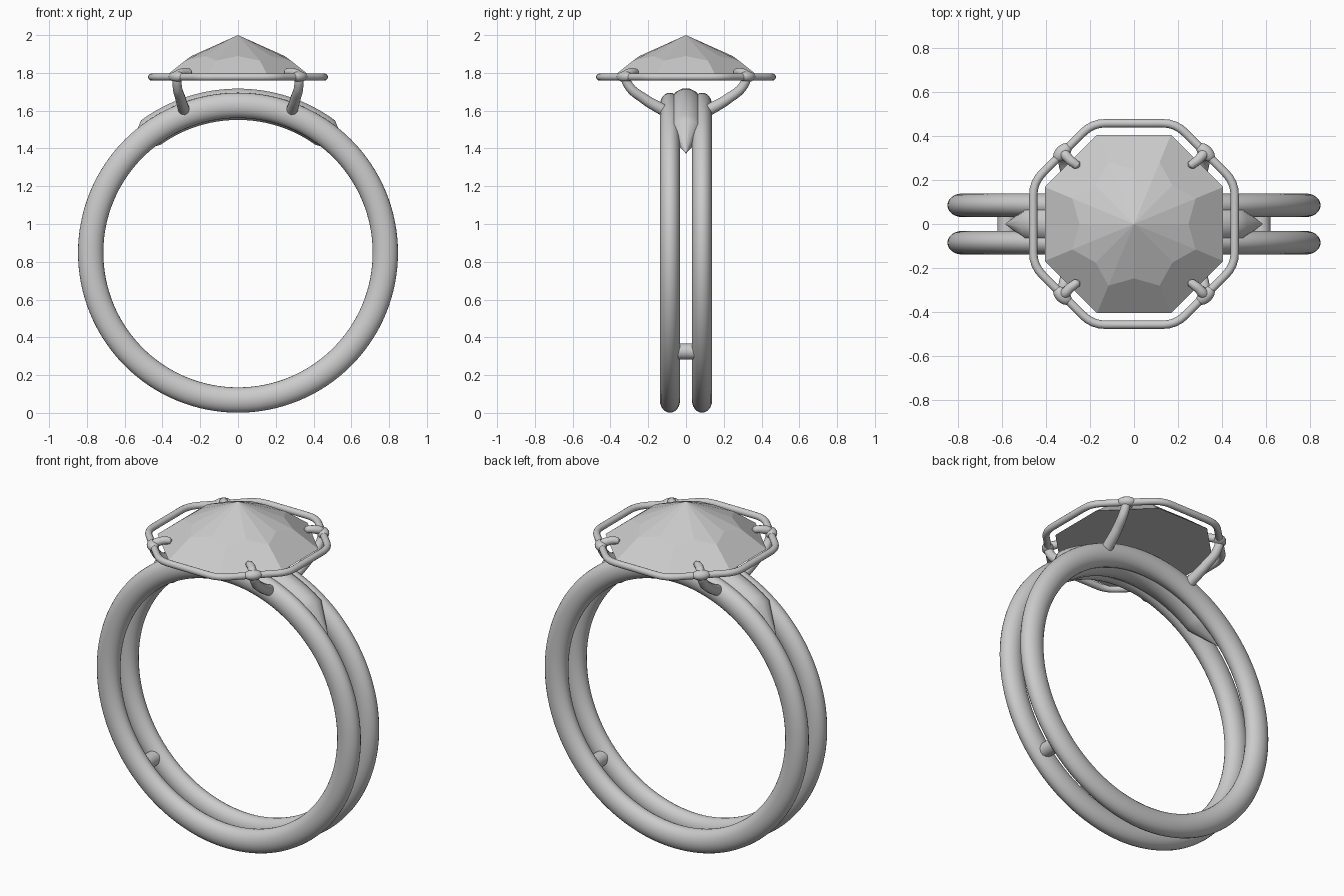
import bpy, bmesh, math
from math import sin, cos, pi, radians
from mathutils import Vector

cube = bpy.data.objects.get("Cube")
if cube:
    bpy.data.objects.remove(cube, do_unlink=True)

metal = bpy.data.materials.new("light grey")
metal.use_nodes = True
grey = (0.6, 0.6, 0.6, 1)
metal.diffuse_color = grey
metal.node_tree.nodes["Principled BSDF"].inputs["Base Color"].default_value = grey

HUB = 0.848       # height of the finger hole centre
BAND_R = 0.78     # radius of the band centreline
WIRE_Z = 1.778


def finish(obj, name, smooth=True):
    obj.name = name
    obj.data.materials.clear()
    obj.data.materials.append(metal)
    if smooth:
        obj.data.shade_smooth()
    return obj


def tube(name, points, depth, radii=None, cyclic=False, bezier=False):
    """Round wire along a path, with an optional thickness at each point."""
    curve = bpy.data.curves.new(name, "CURVE")
    curve.dimensions = "3D"
    curve.bevel_depth = depth
    curve.bevel_resolution = 5
    curve.resolution_u = 10
    curve.use_fill_caps = True
    spline = curve.splines.new("BEZIER" if bezier else "POLY")
    pts = spline.bezier_points if bezier else spline.points
    pts.add(len(points) - 1)
    for i, p in enumerate(points):
        if bezier:
            pts[i].co = p
            pts[i].handle_left_type = pts[i].handle_right_type = "AUTO"
        else:
            pts[i].co = (*p, 1)
        pts[i].radius = radii[i] if radii else 1
    spline.use_cyclic_u = cyclic
    obj = bpy.data.objects.new(name, curve)
    bpy.context.collection.objects.link(obj)
    bpy.ops.object.select_all(action="DESELECT")
    obj.select_set(True)
    bpy.context.view_layer.objects.active = obj
    bpy.ops.object.convert(target="MESH")
    return finish(bpy.context.object, name)


def on_ring(angle, radius):
    return Vector((radius * cos(angle), 0, HUB + radius * sin(angle)))


# Twin bands
for side, name in ((-1, "front_band"), (1, "back_band")):
    bpy.ops.mesh.primitive_torus_add(
        major_radius=BAND_R, minor_radius=0.067, major_segments=128, minor_segments=24,
        location=(0, side * 0.085, HUB), rotation=(pi / 2, 0, 0))
    band = finish(bpy.context.object, name)
    band.scale.z = 0.8

# Bridge filling the gap under the setting, tapering to a point at each end
angles = [42] + list(range(54, 127, 3)) + [138]
tube("bridge", [on_ring(radians(a), 0.786) for a in angles], 0.085,
     [0.01] + [1] * (len(angles) - 2) + [0.01])

# Small posts joining the bands low on each side
for side, name in ((1, "left_post"), (-1, "right_post")):
    bpy.ops.mesh.primitive_cylinder_add(
        vertices=24, radius=0.042, depth=0.13,
        location=(side * 0.577, 0, 0.325), rotation=(pi / 2, 0, 0))
    finish(bpy.context.object, name, False)
    bpy.ops.object.shade_smooth_by_angle()

# Faceted stone: octagonal base, scalloped crown, pointed top
bm = bmesh.new()


def polar(radius, step, z):
    a = step * pi / 8
    return bm.verts.new((radius * cos(a), radius * sin(a), z))


base = [polar(0.438, 2 * i + 1, 1.765) for i in range(8)]
crown = [polar(0.303 if i % 2 else 0.247, i, 1.865 if i % 2 else 1.889) for i in range(16)]
apex = bm.verts.new((0, 0, 2))
for i in range(8):
    j = 2 * i + 1
    bm.faces.new((base[i], base[(i + 1) % 8],
                  crown[(j + 2) % 16], crown[(j + 1) % 16], crown[j]))
for i in range(16):
    bm.faces.new((crown[i], crown[(i + 1) % 16], apex))
bm.faces.new(base[::-1])
bmesh.ops.recalc_face_normals(bm, faces=bm.faces)
mesh = bpy.data.meshes.new("stone")
bm.to_mesh(mesh)
bm.free()
stone = bpy.data.objects.new("stone", mesh)
bpy.context.collection.objects.link(stone)
finish(stone, "stone", False)

# Octagonal wire halo with softened corners
corners = [Vector((0.495 * cos(a), 0.495 * sin(a), WIRE_Z))
           for a in [(2 * i + 1) * pi / 8 for i in range(8)]]
path = []
for i, c in enumerate(corners):
    start = c + (corners[i - 1] - c).normalized() * 0.06
    end = c + (corners[(i + 1) % 8] - c).normalized() * 0.06
    for t in (0, 0.25, 0.5, 0.75, 1):
        path.append(start * (1 - t) ** 2 + c * 2 * t * (1 - t) + end * t * t)
tube("halo_wire", path, 0.019, cyclic=True)

# Four claws rising from the bands, hooking over the stone
claw = [(0.285, 0.115, 1.60), (0.305, 0.225, 1.665), (0.322, 0.305, 1.735),
        (0.318, 0.318, 1.785), (0.29, 0.29, 1.803), (0.258, 0.265, 1.803),
        (0.25, 0.257, 1.802)]
for sx, sname in ((1, "left"), (-1, "right")):
    for sy, fname in ((-1, "front"), (1, "back")):
        label = f"{fname}_{sname}"
        tube(label + "_claw", [(sx * x, sy * y, z) for x, y, z in claw], 0.026,
             [1.2, 1.05, 0.95, 0.95, 0.85, 0.75, 0.2], bezier=True)
        # Solder bead where the claw meets the wire
        bpy.ops.mesh.primitive_uv_sphere_add(
            segments=20, ring_count=12, radius=1,
            location=(sx * 0.325, sy * 0.325, WIRE_Z + 0.002),
            rotation=(0, 0, -sx * sy * pi / 4))
        bead = finish(bpy.context.object, label + "_bead")
        bead.scale = (0.05, 0.032, 0.028)
